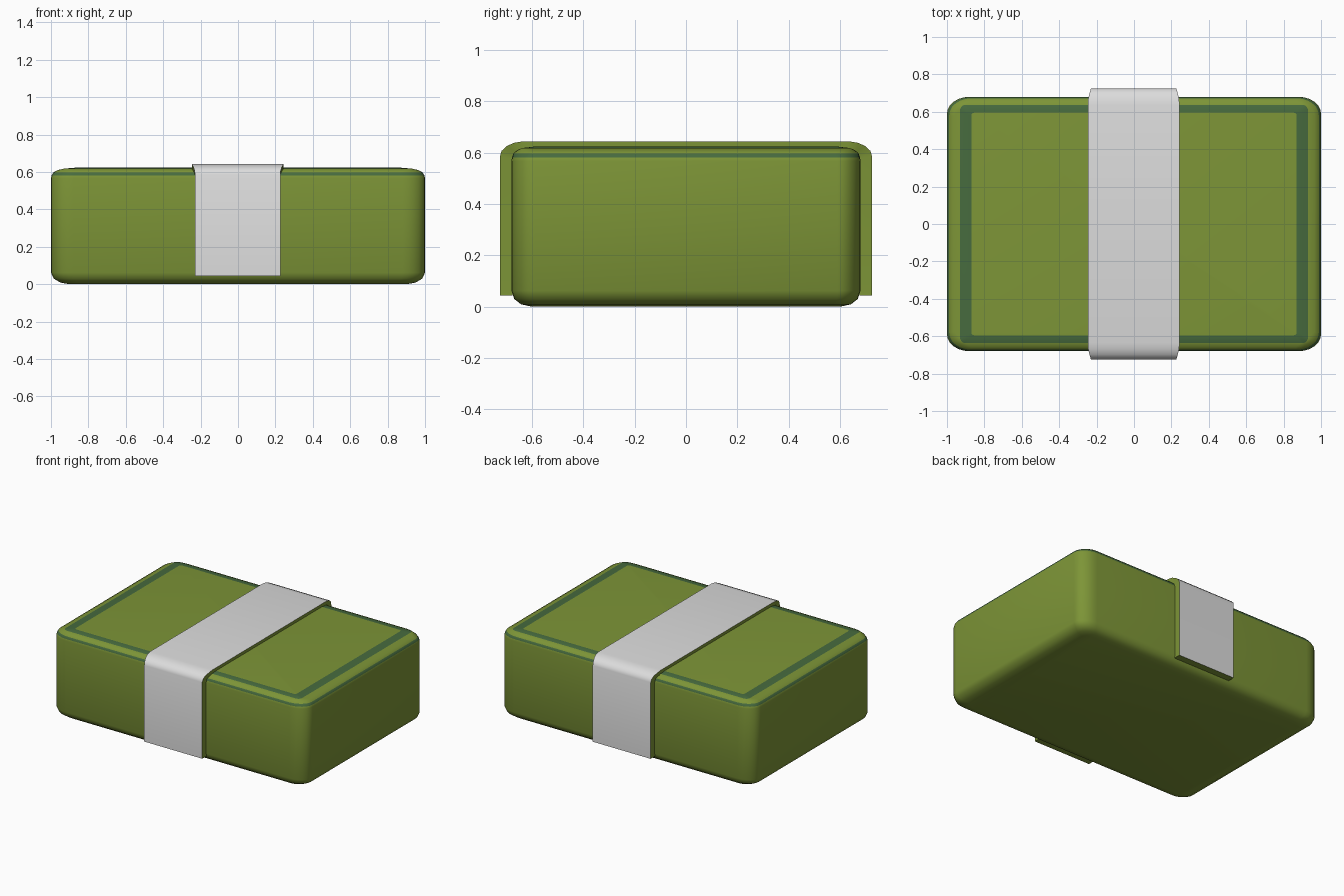
import bpy, bmesh, math

if "Cube" in bpy.data.objects:
    bpy.data.objects.remove(bpy.data.objects["Cube"])


def material(name, rgb):
    m = bpy.data.materials.new(name)
    m.diffuse_color = (*rgb, 1)
    m.use_nodes = True
    m.node_tree.nodes["Principled BSDF"].inputs["Base Color"].default_value = m.diffuse_color
    return m


GREEN = material("olive green", (0.205, 0.30, 0.038))
DARK = material("dark green", (0.062, 0.145, 0.048))
GREY = material("light grey", (0.72, 0.72, 0.72))


def finish(bm, name, mats, angle):
    bmesh.ops.recalc_face_normals(bm, faces=bm.faces)
    me = bpy.data.meshes.new(name)
    bm.to_mesh(me)
    bm.free()
    ob = bpy.data.objects.new(name, me)
    bpy.context.collection.objects.link(ob)
    for m in mats:
        me.materials.append(m)
    bpy.ops.object.select_all(action='DESELECT')
    ob.select_set(True)
    bpy.context.view_layer.objects.active = ob
    bpy.ops.object.shade_smooth_by_angle(angle=math.radians(angle))


def rounded_ring(bm, hx, hy, rx, ry, z, n=6):
    # rounded rectangle of vertices at one height
    out = []
    for q, (sx, sy) in enumerate(((1, 1), (-1, 1), (-1, -1), (1, -1))):
        for i in range(n + 1):
            a = math.pi / 2 * (q + i / n)
            out.append(bm.verts.new((sx * (hx - rx) + rx * math.cos(a),
                                     sy * (hy - ry) + ry * math.sin(a), z)))
    return out


def loft(bm, a, b, mat):
    n = len(a)
    for i in range(n):
        j = (i + 1) % n
        bm.faces.new((a[i], a[j], b[j], b[i])).material_index = mat


# box with soft edges, seam line and inlaid lid frame
# each level: half x, half y, corner radius x, y, height, colour of the strip above
levels = [
    (0.90, 0.600, 0.06, 0.04, 0.003, 0),
    (0.95, 0.642, 0.09, 0.07, 0.012, 0),
    (0.985, 0.669, 0.11, 0.08, 0.033, 0),
    (1.0, 0.68, 0.12, 0.09, 0.065, 0),
    (1.0, 0.68, 0.12, 0.09, 0.570, 0),
    (0.997, 0.678, 0.12, 0.09, 0.584, 1),
    (0.988, 0.672, 0.12, 0.09, 0.600, 0),
    (0.965, 0.658, 0.10, 0.08, 0.613, 0),
    (0.93, 0.637, 0.03, 0.03, 0.621, 1),
    (0.87, 0.595, 0.015, 0.015, 0.626, 0),
]
bm = bmesh.new()
rings = [rounded_ring(bm, *lv[:5]) for lv in levels]
for a, b, lv in zip(rings, rings[1:], levels):
    loft(bm, a, b, lv[5])
bm.faces.new(rings[0])
bm.faces.new(rings[-1])
bmesh.ops.translate(bm, verts=bm.verts, vec=(0, 0, -0.003))
finish(bm, "box_body", [GREEN, DARK], 50)

# strap: grey outer skin on green sides, wrapped front to back over the lid
# each point: outer y, outer z, inner y, inner z, half width
half = [
    (0.725, 0.043, 0.675, 0.043, 0.228),
    (0.725, 0.585, 0.675, 0.575, 0.228),
    (0.718, 0.607, 0.672, 0.590, 0.230),
    (0.698, 0.626, 0.664, 0.603, 0.236),
    (0.670, 0.638, 0.650, 0.610, 0.243),
    (0.635, 0.644, 0.620, 0.615, 0.245),
]
path = [(-a, b, -c, d, w) for a, b, c, d, w in half] + half[::-1]
bm = bmesh.new()
sections = []
for oy, oz, iy, iz, w in path:
    sections.append([bm.verts.new((x - 0.002, y, z)) for x, y, z in
                     ((-w, oy, oz), (w, oy, oz), (w, iy, iz), (-w, iy, iz))])
for a, b in zip(sections, sections[1:]):
    for k in range(4):
        j = (k + 1) % 4
        f = bm.faces.new((a[k], a[j], b[j], b[k]))
        f.material_index = 1 if k == 0 else 0
for end in (sections[0], sections[-1]):
    bm.faces.new(end)
finish(bm, "strap", [GREEN, GREY], 40)
